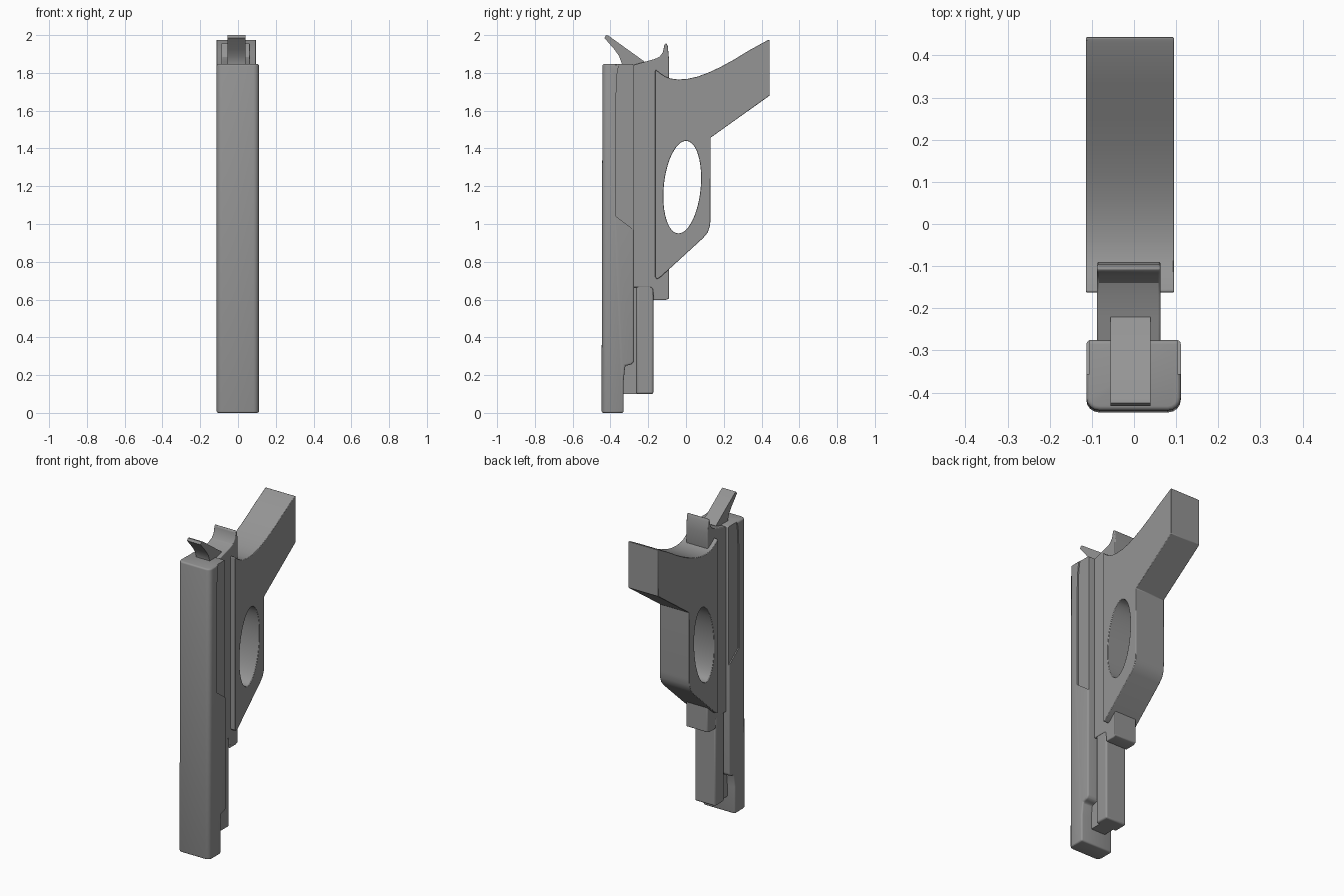
import bpy, bmesh, math

if "Cube" in bpy.data.objects:
    bpy.data.objects.remove(bpy.data.objects["Cube"])


def soften(ob, width, segments=3):
    m = ob.modifiers.new("soft_edges", 'BEVEL')
    m.width, m.segments = width, segments
    m.limit_method, m.angle_limit = 'ANGLE', math.radians(35)


def extrude_profile(name, pts, x0, x1, front_round=0.0):
    """Extrude a (y, z) outline along x; optionally round its long front edges."""
    bm = bmesh.new()
    face = bm.faces.new([bm.verts.new((x0, y, z)) for y, z in pts])
    ext = bmesh.ops.extrude_face_region(bm, geom=[face])
    for v in ext["geom"]:
        if isinstance(v, bmesh.types.BMVert):
            v.co.x = x1
    bmesh.ops.recalc_face_normals(bm, faces=bm.faces[:])
    if front_round:
        front = min(v.co.y for v in bm.verts) + 0.006
        edges = [e for e in bm.edges if all(v.co.y < front for v in e.verts)
                 and abs(e.verts[0].co.z - e.verts[1].co.z) > 0.5]
        bmesh.ops.bevel(bm, geom=edges, offset=front_round, segments=4,
                        profile=0.5, affect='EDGES')
    mesh = bpy.data.meshes.new(name)
    bm.to_mesh(mesh)
    bm.free()
    ob = bpy.data.objects.new(name, mesh)
    bpy.context.collection.objects.link(ob)
    return ob


def carve(ob, pts, x0, x1):
    """Cut an extruded outline out of an object."""
    cutter = extrude_profile("cutter", pts, x0, x1)
    cutter.hide_render = True
    cut = ob.modifiers.new("carve", 'BOOLEAN')
    cut.operation, cut.object, cut.solver = 'DIFFERENCE', cutter, 'EXACT'
    bpy.context.view_layer.objects.active = ob
    bpy.ops.object.modifier_apply(modifier=cut.name)
    bpy.data.objects.remove(cutter)


def box(y0, y1, z0, z1):
    return [(y0, z0), (y1, z0), (y1, z1), (y0, z1)]


# Long front body, with a notch near the foot
body = extrude_profile("front_body", [
    (-0.447, 0.0), (-0.33, 0.0), (-0.33, 0.17), (-0.322, 0.25),
    (-0.29, 0.255), (-0.275, 0.27), (-0.275, 1.847), (-0.442, 1.847)],
    -0.113, 0.111, 0.03)
soften(body, 0.01)
bpy.context.view_layer.objects.active = body
bpy.ops.object.modifier_apply(modifier="soft_edges")

# Shallow recessed panels on both sides of the body
panel = [(-0.37, 1.04), (-0.26, 0.957), (-0.26, 1.86), (-0.353, 1.86),
         (-0.365, 1.79), (-0.37, 1.68)]
carve(body, panel, 0.103, 0.2)
carve(body, panel, -0.2, -0.106)

# Narrow frame behind the body, with tang on top and block at the bottom
frame = extrude_profile("frame", [
    (-0.285, 0.665), (-0.185, 0.665), (-0.175, 0.655), (-0.172, 0.597),
    (-0.11, 0.597), (-0.090, 0.605), (-0.090, 0.79), (-0.145, 0.80),
    (-0.145, 1.60), (-0.090, 1.70), (-0.090, 1.87), (-0.096, 1.94),
    (-0.105, 1.958), (-0.114, 1.95), (-0.122, 1.91), (-0.14, 1.885),
    (-0.17, 1.872), (-0.22, 1.858), (-0.285, 1.84)], -0.088, 0.063)
soften(frame, 0.005)

# Lower rail and the core joining it to the body
rail = extrude_profile("lower_rail", box(-0.262, -0.173, 0.10, 0.69),
                       -0.085, 0.06)
soften(rail, 0.01)
core = extrude_profile("inner_core", box(-0.34, -0.25, 0.10, 0.70), -0.06, 0.04)

# Slanted lever on top
lever = extrude_profile("top_lever", [
    (-0.432, 1.985), (-0.424, 2.0), (-0.412, 1.998), (-0.22, 1.86),
    (-0.26, 1.80), (-0.34, 1.80), (-0.34, 1.85), (-0.355, 1.89),
    (-0.38, 1.925)], -0.056, 0.039)

# Wide handle, with swept grip and sloped underside
handle = extrude_profile("handle", [
    (-0.163, 0.72), (-0.155, 0.708), (-0.14, 0.715), (-0.09, 0.76),
    (0.09, 0.925), (0.115, 0.955), (0.127, 0.99), (0.13, 1.03), (0.13, 1.457),
    (0.443, 1.68), (0.443, 1.976), (0.43, 1.972), (0.33, 1.917), (0.25, 1.868),
    (0.18, 1.83), (0.12, 1.802), (0.06, 1.78), (0.01, 1.769), (-0.04, 1.765),
    (-0.08, 1.77), (-0.11, 1.78), (-0.14, 1.80), (-0.158, 1.816),
    (-0.163, 1.812)], -0.114, 0.095)

# Oval finger opening, leaning slightly
oval = []
for i in range(48):
    c, s = math.cos(2 * math.pi * i / 48), math.sin(2 * math.pi * i / 48)
    oval.append((-0.02 + 0.098 * c + 0.02 * s, 1.195 + 0.245 * s))
carve(handle, oval, -0.3, 0.3)
soften(handle, 0.003, 2)

# Dark grey finish and smooth shading
grey = bpy.data.materials.new("dark_grey")
grey.diffuse_color = (0.3, 0.3, 0.3, 1)
grey.use_nodes = True
grey.node_tree.nodes["Principled BSDF"].inputs["Base Color"].default_value = grey.diffuse_color
for ob in [body, frame, rail, core, lever, handle]:
    ob.data.materials.clear()
    ob.data.materials.append(grey)
    bpy.ops.object.select_all(action='DESELECT')
    ob.select_set(True)
    bpy.context.view_layer.objects.active = ob
    bpy.ops.object.shade_smooth_by_angle(angle=math.radians(30))
